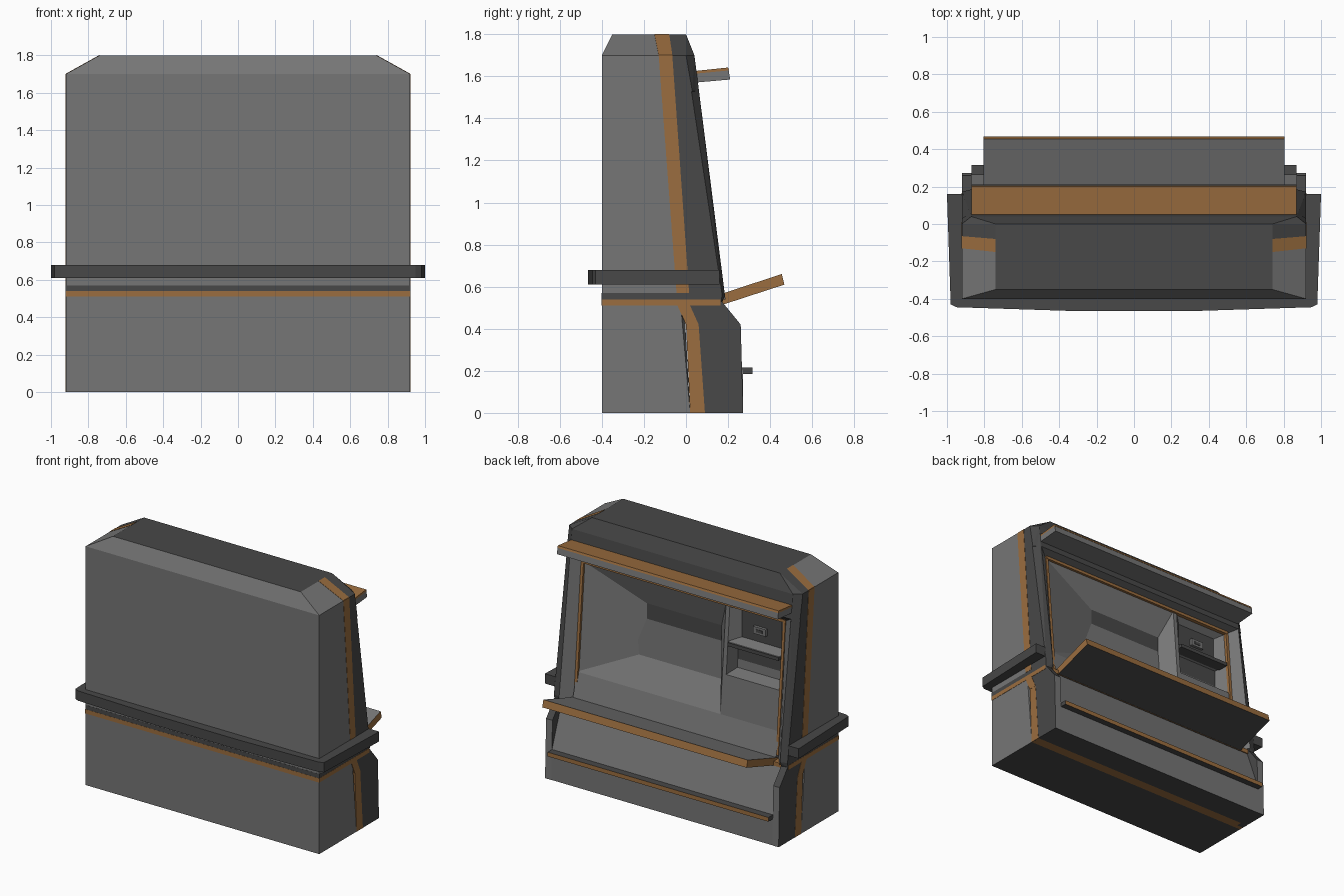
import bpy, bmesh
from mathutils import Vector

if "Cube" in bpy.data.objects:
    bpy.data.objects.remove(bpy.data.objects["Cube"])


def material(name, rgb):
    m = bpy.data.materials.new(name)
    m.diffuse_color = (*rgb, 1)
    m.use_nodes = True
    m.node_tree.nodes["Principled BSDF"].inputs["Base Color"].default_value = m.diffuse_color
    return m


GREY = material("grey", (0.18, 0.18, 0.18))
DARK = material("dark", (0.065, 0.065, 0.065))
ORANGE = material("orange", (0.33, 0.155, 0.05))
MATS = [GREY, DARK, ORANGE]


def finish(name, bm, mat):
    """mat is a material, or a function choosing one from the face normal."""
    bm.normal_update()
    for f in bm.faces:
        f.material_index = MATS.index(mat(f.normal) if callable(mat) else mat)
    me = bpy.data.meshes.new(name)
    bm.to_mesh(me)
    bm.free()
    for m in MATS:
        me.materials.append(m)
    ob = bpy.data.objects.new(name, me)
    bpy.context.collection.objects.link(ob)
    return ob


def hull(name, pts, mat):
    bm = bmesh.new()
    vs = [bm.verts.new(p) for p in pts]
    bmesh.ops.convex_hull(bm, input=vs)
    bmesh.ops.delete(bm, geom=[v for v in bm.verts if not v.link_faces], context='VERTS')
    bmesh.ops.dissolve_limit(bm, angle_limit=0.01, verts=bm.verts[:], edges=bm.edges[:])
    bmesh.ops.recalc_face_normals(bm, faces=bm.faces[:])
    return finish(name, bm, mat)


def prism(name, x0, x1, yz, mat):
    return hull(name, [(x, y, z) for x in (x0, x1) for y, z in yz], mat)


def box(name, x, y, z, mat):
    return prism(name, x[0], x[1], [(a, b) for a in y for b in z], mat)


def both(pts):
    return [(s * x, y, z) for s in (1, -1) for x, y, z in pts]


def sheet(name, quads, mat):
    bm = bmesh.new()
    for q in quads:
        f = bm.faces.new([bm.verts.new(p) for p in q])
        f.normal_update()
        if f.normal.y < 0:
            f.normal_flip()
    return finish(name, bm, mat)


def trim_y(z):
    """Depth of the sloping console plane at a height."""
    return 0.10 - (z - 0.555) * 0.086


def outer_y(z):
    """Depth of the pillar front edge at a height."""
    return 0.185 - (z - 0.56) * 0.127


def rect(x0, x1, z0, z1, y=None):
    return [(x, trim_y(z) if y is None else y, z)
            for x, z in ((x0, z0), (x1, z0), (x1, z1), (x0, z1))]


def recess(name, outer, inner, mat, back_mat):
    sheet(name + "_surround", [(outer[i], outer[(i + 1) % 4], inner[(i + 1) % 4], inner[i])
                               for i in range(4)], mat)
    sheet(name + "_back", [inner], back_mat)


# Rear cabinet with chamfered roof
hull("rear_cabinet", both([(.92, -.4, 0), (.92, -.4, 1.7), (.74, -.35, 1.8), (.74, -.08, 1.8),
                           (.92, -.07, 1.7), (.92, -.13, 1.7), (.92, .02, 0)][:4]
                          + [(.92, -.13, 1.7), (.74, -.15, 1.8), (.92, .02, 0)][0:3]),
     lambda n: DARK if abs(n.z) > .9 else GREY)

# Header above the console
hull("header", both([(.74, -.15, 1.8), (.92, -.13, 1.7), (.74, 0, 1.8), (.92, .0, 1.7),
                     (.87, .04, 1.7), (.87, outer_y(1.53), 1.53), (.92, .03, 1.53),
                     (.87, .02, 1.485), (.92, -.1, 1.485)]), DARK)

# Lower cabinet front with sloping knee panel
prism("knee_panel", -.87, .87, [(.09, 0), (.27, 0), (.27, .2), (.15, .53), (0, .53)],
      lambda n: DARK if n.z < -.9 else GREY)
prism("lower_stripe", -.921, .921, [(.02, 0), (.09, 0), (0, .42), (.06, .42)], ORANGE)

# Side pillars, stripes and inner cheeks
for s, side in ((1, "right"), (-1, "left")):
    hull(side + "_leg", [(s * x, y, z) for x in (.87, .92) for y, z in
                         ((.05, 0), (.272, 0), (.26, .42), (.17, .53), (0, .53))],
         lambda n: GREY if n.y > .9 else DARK)
    hull(side + "_pillar", [(s * x, y, z) for x, y, z in
                            ((.92, -.02, .52), (.87, -.02, .52), (.87, .17, .52), (.92, .165, .52),
                             (.87, .185, .56), (.92, .172, .56), (.87, .04, 1.7), (.92, .0, 1.7),
                             (.92, -.12, 1.7), (.87, -.12, 1.7))], DARK)
    for i, yz in enumerate(([(0, .42), (.06, .42), (-.045, .52), (.015, .52)],
                            [(-.045, .57), (.015, .57), (-.13, 1.7), (-.065, 1.7)])):
        prism(f"{side}_stripe_{i}", s * .89, s * .922, yz, ORANGE)
    hull(side + "_roof_stripe", [(s * x, y, z + d) for d in (-.02, .002) for x, y, z in
                                 ((.92, -.13, 1.7), (.92, -.065, 1.7),
                                  (.74, -.15, 1.8), (.74, -.08, 1.8))], ORANGE)
    sheet(side + "_cheek", [[(s * .87, outer_y(.54), .54), (s * .8, trim_y(.54), .54),
                             (s * .8, trim_y(1.49), 1.49), (s * .87, outer_y(1.53), 1.53)]], GREY)
    hull(side + "_trim", [(s * x, trim_y(z) + d, z) for x in (.785, .805)
                          for z in (.56, 1.49) for d in (-.01, .012)], ORANGE)
box("top_trim", (-.8, .8), (.0, .035), (1.475, 1.495), ORANGE)

# Waist bands running round the cabinet
box("waist_stripe", (-.922, .922), (-.402, .165), (.51, .54), ORANGE)
box("waist_groove", (-.921, .921), (-.401, .10), (.54, .57), DARK)

# Bumper wrapped round three sides
half = [(.91, .16), (1, .16), (.98, -.43), (.95, -.445), (.33, -.465)]
loop = half + [(-x, y) for x, y in reversed(half)] + [(-.91, -.395), (.91, -.395)]
bm = bmesh.new()
base = bm.faces.new([bm.verts.new((x, y, .61)) for x, y in loop])
ext = bmesh.ops.extrude_face_region(bm, geom=[base])
bmesh.ops.translate(bm, vec=Vector((0, 0, .07)),
                    verts=[g for g in ext["geom"] if isinstance(g, bmesh.types.BMVert)])
bmesh.ops.recalc_face_normals(bm, faces=bm.faces[:])
finish("bumper", bm, DARK)

# Sloping shelf with coloured edges
prism("shelf", -.805, .805, [(.12, .55), (.455, .66), (.468, .61), (.13, .50)],
      lambda n: ORANGE if abs(n.x) > .5 or n.y > .8 else (GREY if n.z > 0 else DARK))
sheet("desk_rise", [[(-.8, .13, .553), (.8, .13, .553), (.8, trim_y(.72), .72),
                     (-.8, trim_y(.72), .72)]], GREY)

# Main screen recess and divider
recess("screen", rect(.8, -.33, .72, 1.485), rect(.34, -.25, .93, 1.28, -.045), GREY, DARK)
sheet("divider", [rect(-.33, -.36, .72, 1.485)], GREY)

# Control bay beside the screen
recess("control_panel", rect(-.36, -.8, 1.23, 1.485), rect(-.42, -.73, 1.25, 1.44, -.03), GREY, DARK)
recess("tray", rect(-.36, -.8, 1.0, 1.23), rect(-.38, -.75, 1.02, 1.2, -.04), GREY, DARK)
sheet("pedestal", [rect(-.36, -.8, .72, 1.0)], GREY)
box("tray_ledge", (-.77, -.37), (-.03, .06), (1.205, 1.23), DARK)
box("reader", (-.62, -.52), (-.03, -.01), (1.31, 1.36), GREY)
box("reader_slot", (-.595, -.545), (-.012, -.007), (1.325, 1.345), DARK)

# Canopy light bar
prism("canopy", -.87, .87, [(.04, 1.57), (.21, 1.585), (.203, 1.628), (.04, 1.612)], GREY)
prism("canopy_top", -.87, .87, [(.04, 1.612), (.205, 1.628), (.2, 1.642), (.04, 1.625)], ORANGE)

# Foot rail
box("foot_rail", (-.87, .87), (.26, .315), (.185, .215),
    lambda n: ORANGE if n.y > .9 else DARK)
